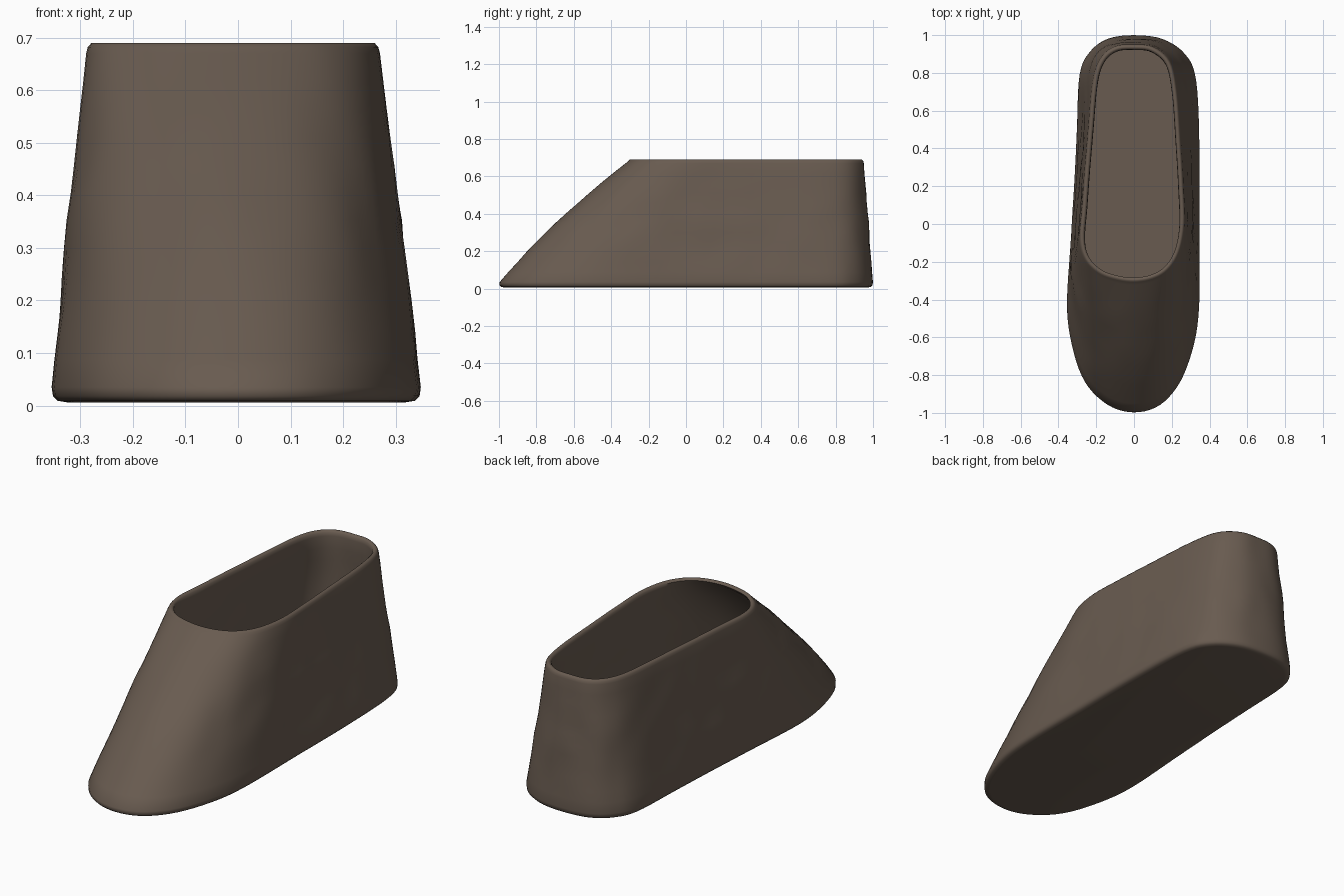
import bpy, bmesh, math
from mathutils import Vector, noise

if "Cube" in bpy.data.objects:
    bpy.data.objects.remove(bpy.data.objects["Cube"])

# Matching outlines of the sole and the top opening, from toe around the right side
SOLE = [(0, -1), (.14, -.96), (.25, -.83), (.322, -.62), (.347, -.4), (.347, 0),
        (.347, .4), (.33, .76), (.27, .9), (.15, .98), (0, 1), (-.14, .98),
        (-.235, .91), (-.288, .79), (-.303, .5), (-.315, .25), (-.333, -.05),
        (-.355, -.42), (-.33, -.64), (-.26, -.84), (-.14, -.96)]
RIM = [(0, -.31), (.1, -.293), (.18, -.245), (.24, -.15), (.268, 0), (.262, .2),
       (.25, .4), (.228, .7), (.19, .86), (.1, .937), (0, .95), (-.1, .94),
       (-.175, .88), (-.218, .76), (-.243, .5), (-.26, .3), (-.275, .1),
       (-.288, -.08), (-.26, -.19), (-.19, -.262), (-.1, -.297)]
STEPS = 5
TOP = .69


def smooth_loop(pts):
    """Closed Catmull-Rom curve through the points."""
    p = [Vector(q) for q in pts]
    n, out = len(p), []
    for i in range(n):
        a, b, c, d = p[i - 1], p[i], p[(i + 1) % n], p[(i + 2) % n]
        for k in range(STEPS):
            t = k / STEPS
            out.append(.5 * (2 * b + (c - a) * t + (2 * a - 5 * b + 4 * c - d) * t * t
                             + (3 * b - a - 3 * c + d) * t ** 3))
    return out


def inset(loop, d):
    n, out = len(loop), []
    for i in range(n):
        t = (loop[(i + 1) % n] - loop[i - 1]).normalized()
        out.append(loop[i] + Vector((-t.y, t.x)) * d)
    return out


sole, rim = smooth_loop(SOLE), smooth_loop(RIM)


def section(z, d=0):
    """Horizontal section at height z, bulging a little over the toe."""
    t = min(max((z - .03) / (TOP - .04), 0), 1)
    loop = []
    for a, b in zip(sole, rim):
        p = a.lerp(b, t)
        toe = max(0, -a.y) ** 2
        p.y -= .15 * t * (1 - t) * toe
        loop.append(p)
    return inset(loop, d) if d else loop


# Ring list (height, inset): sole edge, outer wall, rolled rim, inner wall
rings = [(.006, .03), (.009, .012), (.018, .003), (.035, 0)]
rings += [(.035 + (.67 - .035) * i / 12, 0) for i in range(1, 13)]
rings += [(.682, .002), (.69, .009), (.69, .018), (.682, .026), (.665, .03)]
rings += [(.665 - (.665 - .05) * i / 10, .032) for i in range(1, 11)]

bm = bmesh.new()
loops = []
for z, d in rings:
    ring = []
    for p in section(z, d):
        # Gentle uneven leather surface, fading out at the rim and the sole
        fade = max(0, math.sin(math.pi * min(max(z / TOP, 0), 1)))
        r = noise.noise(Vector((p.x * 7, p.y * 6, z * 7))) * .008 * fade
        out = Vector((p.x, p.y * .3)).normalized()
        ring.append(bm.verts.new((p.x + out.x * r, p.y + out.y * r, z)))
    loops.append(ring)
n = len(sole)
for a, b in zip(loops, loops[1:]):
    for i in range(n):
        j = (i + 1) % n
        bm.faces.new((a[i], a[j], b[j], b[i]))

# Underside and insole
bm.faces.new(loops[0][::-1])
bm.faces.new(loops[-1])
bmesh.ops.recalc_face_normals(bm, faces=bm.faces)

mesh = bpy.data.meshes.new("slipper_shoe")
bm.to_mesh(mesh)
bm.free()
shoe = bpy.data.objects.new("slipper_shoe", mesh)
bpy.context.collection.objects.link(shoe)

leather = bpy.data.materials.new("brown_leather")
leather.diffuse_color = (.14, .105, .08, 1)
leather.use_nodes = True
leather.node_tree.nodes["Principled BSDF"].inputs["Base Color"].default_value = leather.diffuse_color
mesh.materials.append(leather)

bpy.context.view_layer.objects.active = shoe
shoe.select_set(True)
bpy.ops.object.shade_smooth_by_angle(angle=math.radians(50))
